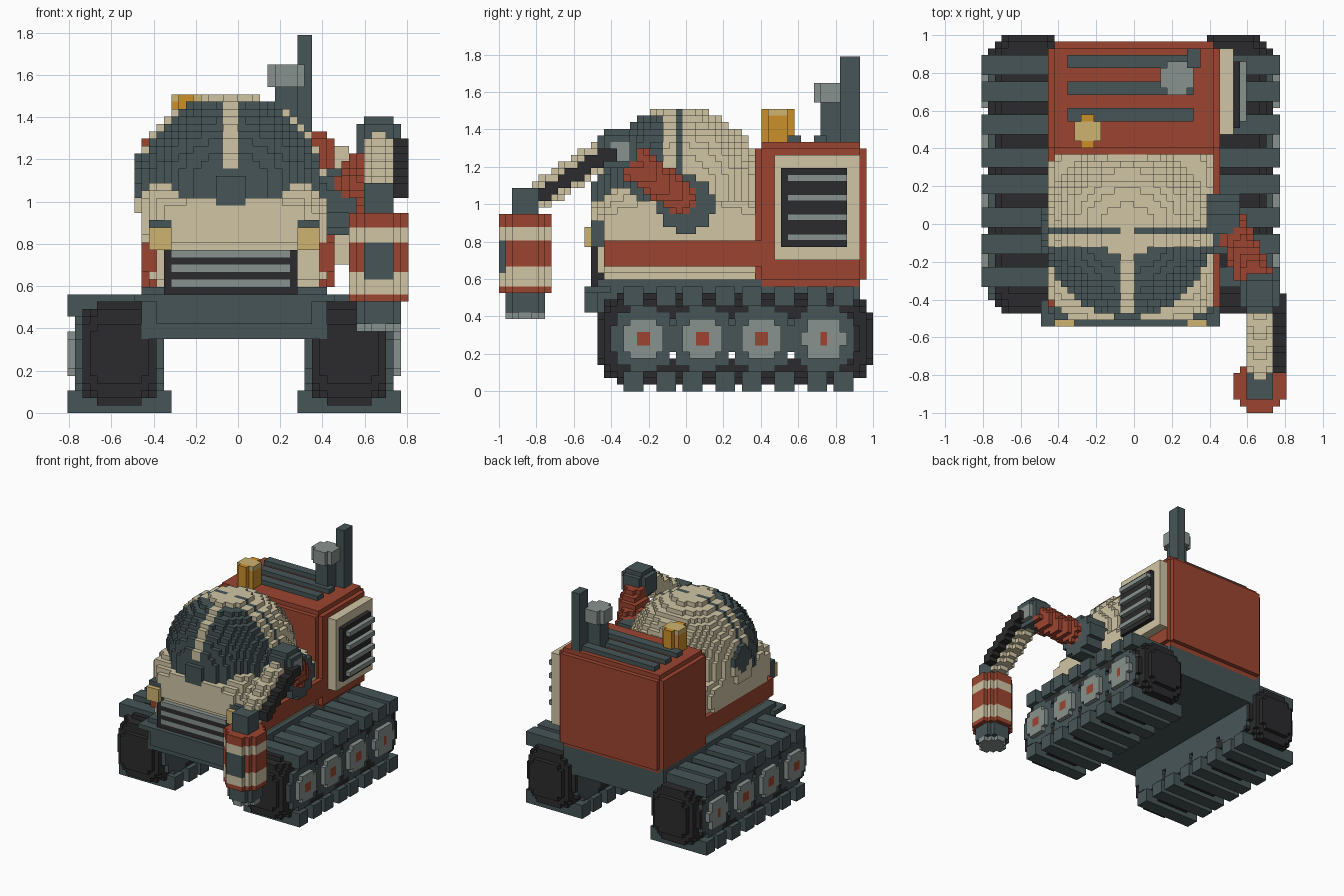
import bpy
import bmesh
from math import hypot, floor, ceil
from mathutils import Vector

cube = bpy.data.objects.get("Cube")
if cube:
    bpy.data.objects.remove(cube, do_unlink=True)

# Size of one block, and the block coordinates of the ground centre
UNIT = 2 / 57
ORIGIN = Vector((23, 28.5, 0))

COLOURS = dict(slate="475557", black="2b2b2d", cream="d0c5a5", rust="9c4530",
               steel="88928e", amber="cc902a", lamp="cfb470")


def make_material(name, code):
    parts = [int(code[n:n + 2], 16) / 255 for n in (0, 2, 4)]
    colour = [((c + 0.055) / 1.055) ** 2.4 for c in parts] + [1]
    mat = bpy.data.materials.new(name)
    mat.use_nodes = True
    mat.diffuse_color = colour
    mat.node_tree.nodes["Principled BSDF"].inputs["Base Color"].default_value = colour
    return mat


materials = {name: make_material(name, code) for name, code in COLOURS.items()}
blocks = {}


def fill(part, colour, xs, ys, zs, test=None):
    """Fill a block range; colour may be a rule, test may carve the shape."""
    for i in range(*xs):
        for j in range(*ys):
            for k in range(*zs):
                x, y, z = i + .5, j + .5, k + .5
                if test is None or test(x, y, z):
                    paint = colour(x, y, z) if callable(colour) else colour
                    blocks[i, j, k] = (part, paint)


def around(centre, radius):
    return floor(centre - radius), ceil(centre + radius)


def chamfered(part, colour, xs, ys, zs):
    def test(*p):
        return sum(v - 1 < a or v + 1 > b for v, (a, b) in zip(p, (xs, ys, zs))) < 2
    fill(part, colour, xs, ys, zs, test)


def disc_x(part, colour, xs, cy, cz, r):
    fill(part, colour, xs, around(cy, r), around(cz, r),
         lambda x, y, z: hypot(y - cy, z - cz) < r)


def disc_z(part, colour, cx, cy, zs, r):
    fill(part, colour, around(cx, r), around(cy, r), zs,
         lambda x, y, z: hypot(x - cx, y - cy) < r)


def blob(part, colour, centre, radii, power=2):
    fill(part, colour, *(around(c, r) for c, r in zip(centre, radii)),
         lambda *p: sum(abs((v - c) / r) ** power for v, c, r in zip(p, centre, radii)) < 1)


def rod(part, colour, start, end, r):
    a, b = Vector(start), Vector(end)
    axis = b - a

    def test(*p):
        t = (Vector(p) - a).dot(axis) / axis.length_squared
        return (Vector(p) - a - axis * min(max(t, 0), 1)).length < r
    fill(part, colour, *((floor(min(u, v) - r), ceil(max(u, v) + r)) for u, v in zip(a, b)), test)


# Crawler tracks: rounded belt, beam, wheels, hubs and tread pads
def build_track(side, left, hub_at):
    mid = left + 7

    def on_belt(x, y, z):
        end = max(abs(y - 36) - 14, 0)
        loop = (end ** 3 + abs(z - 8) ** 3) ** (1 / 3)
        return loop > 3 and (loop / 7) ** 3 + (abs(x - mid) / 6) ** 3 < 1.05

    name = side + "_track_"
    fill(name + "belt", "black", (left + 1, left + 13), (15, 57), (1, 15), on_belt)
    fill(name + "beam", "black", (left + 2, left + 12), (22, 50), (6, 10))
    for cy in (22, 31, 40, 49.5):
        disc_x(name + "wheels", "slate", (left + 1, left + 13), cy, 8, 5)
        hub = (hub_at, hub_at + 1)
        disc_x(name + "hubs", "steel", hub, cy, 8, 3.3)
        disc_x(name + "hub_caps", "rust", hub, cy, 8, 1)
    for n in range(8):
        y = round(19 + n * 4.6)
        for z in (0, 13):
            fill(name + "pads", "slate", (left, left + 14), (y, y + 3), (z, z + 3))


build_track("right", 0, 0)
build_track("left", 31, 44)

# Chassis and bumper with a wider lip
fill("chassis", "slate", (10, 35), (15, 55), (10, 17))
fill("bumper", "slate", (12, 33), (13, 17), (12, 16))
fill("bumper_lip", "slate", (9, 36), (13, 17), (15, 16))

# Cab body with a raised side stripe
chamfered("body", "cream", (11, 35), (15, 40), (17, 28))
fill("side_stripe", "rust", (10, 36), (16, 40), (19, 23))
blob("hood", "cream", (22.5, 27.5, 25.6), (12.6, 13.7, 4), 5)
for x in (13, 31):
    blob("hood_shoulders", "cream", (x, 20, 28), (3, 5, 3.2))


# Dome with a dark visor, centre strip and seam
def dome_paint(x, y, z):
    strip = abs(x - 22) < 1 and z > 33
    visor = y < 25 and 28 < z < 42
    seam = 27 < y < 28 and z > 33
    return "slate" if (visor or seam) and not strip else "cream"


blob("dome", dome_paint, (22, 27.5, 30), (12.9, 13.2, 13.2))
disc_x("dome_pivot", "slate", (9, 10), 28, 32, 2.6)

# Front grille and headlights in dark housings
fill("grille", lambda x, y, z: "steel" if z % 2 > 1 and 14 < x < 30 else "black",
     (13, 31), (14, 16), (16, 22))
for x in (11, 31):
    fill("headlight_housings", "slate", (x, x + 3), (14, 16), (22, 26))
    fill("headlights", "lamp", (x, x + 3), (13, 14), (22, 25))

# Engine housing, roof ribs and side vent
chamfered("engine_housing", "rust", (10, 36), (39, 56), (16, 38))
for y in (44, 48, 52):
    fill("roof_ribs", "slate", (13, 32), (y, y + 2), (38, 39))
fill("vent_frame", "cream", (36, 38), (42, 55), (20, 36))
fill("vent", "black", (38, 39), (43, 53), (22, 34))
for z in range(23, 33, 3):
    fill("vent_slats", "steel", (39, 40), (44, 53), (z, z + 1))

# Exhaust, capped stack and beacon
fill("exhaust", "slate", (31, 33), (52, 55), (38, 51))
fill("stack", "slate", (28, 31), (49, 52), (38, 44))
disc_z("stack_cap", "steel", 29.5, 50.5, (44, 47), 2.7)
fill("beacon", lambda x, y, z: "lamp" if z > 42 and 41 < y < 44 else "amber",
     (14, 18), (40, 45), (38, 43),
     lambda x, y, z: abs(x - 16) < 1 or abs(y - 42.5) < 2)

# Tool arm: shoulder, upper arm, elbow, forearm and piston
disc_x("shoulder", "slate", (34, 39), 28.5, 28.5, 4.4)
rod("upper_arm", "rust", (38, 27.5, 29.5), (41, 21, 34.5), 2.6)
chamfered("elbow", "slate", (39, 45), (15, 21), (34, 40))
rod("forearm", "cream", (42, 15, 35.6), (42, 5.5, 29.4), 2.2)
rod("piston", "black", (45, 17, 36.4), (45, 6.5, 30), 1.2)
disc_x("elbow_pin", "steel", (44, 45), 18.5, 36.5, 1.9)
fill("wrist", "slate", (40, 44), (2, 6), (27, 31))


# Banded tool drum with a dark front window
def drum_paint(x, y, z):
    if y < 1 and abs(x - 42) < 2 and 18 < z < 23:
        return "slate"
    return "cream" if 16 < z < 19 or 22.6 < z < 25 else "rust"


disc_z("tool_drum", drum_paint, 42, 4, (15, 27), 4.2)
disc_z("tool_nozzle", "slate", 42, 4, (12, 15), 3.2)
disc_z("tool_tip", "steel", 42, 4, (11, 12), 2.9)


# Turn each part's exposed block sides into a mesh
def build_part(part, cells):
    bm = bmesh.new()
    corners = {}
    used = sorted({paint for _, paint in cells})

    def corner(p):
        key = tuple(p)
        if key not in corners:
            corners[key] = bm.verts.new((Vector(key) - ORIGIN) * UNIT)
        return corners[key]

    for cell, paint in cells:
        for axis in range(3):
            u, v = (axis + 1) % 3, (axis + 2) % 3
            for step in (-1, 1):
                beside = list(cell)
                beside[axis] += step
                if tuple(beside) in blocks:
                    continue
                quad = []
                for du, dv in ((0, 0), (1, 0), (1, 1), (0, 1))[::step]:
                    p = list(cell)
                    p[axis] += step > 0
                    p[u] += du
                    p[v] += dv
                    quad.append(corner(p))
                bm.faces.new(quad).material_index = used.index(paint)
    mesh = bpy.data.meshes.new(part)
    bm.to_mesh(mesh)
    bm.free()
    for paint in used:
        mesh.materials.append(materials[paint])
    bpy.context.collection.objects.link(bpy.data.objects.new(part, mesh))


parts = {}
for cell, (part, paint) in blocks.items():
    parts.setdefault(part, []).append((cell, paint))
for part, cells in parts.items():
    build_part(part, cells)
